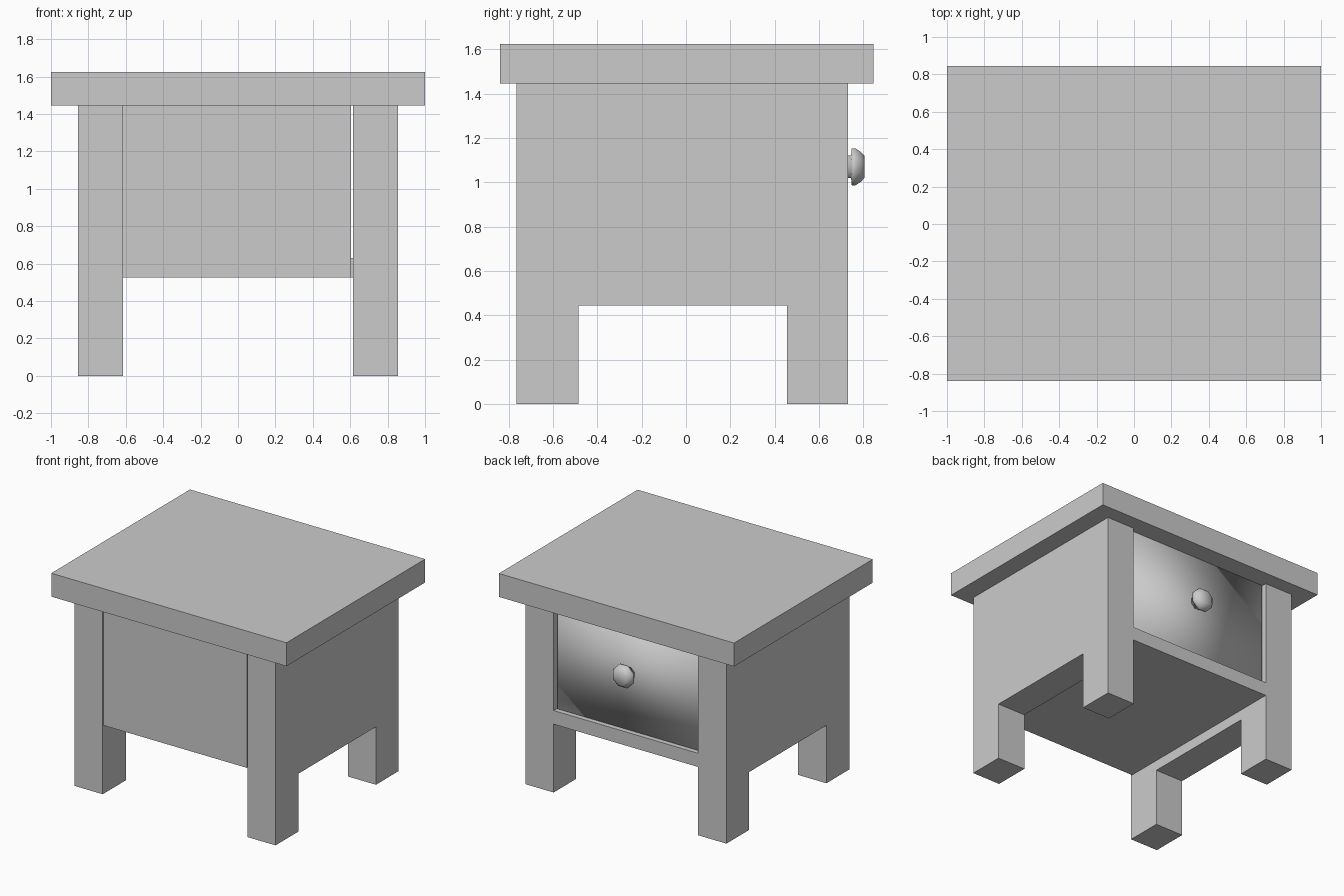
import bpy
import bmesh
import math

cube = bpy.data.objects.get("Cube")
if cube:
    bpy.data.objects.remove(cube, do_unlink=True)

grey = bpy.data.materials.new("plain grey")
grey.use_nodes = True
colour = (0.6, 0.6, 0.6, 1)
grey.diffuse_color = colour
grey.node_tree.nodes["Principled BSDF"].inputs["Base Color"].default_value = colour


def add_object(name, bm, smooth=False):
    bmesh.ops.recalc_face_normals(bm, faces=bm.faces)
    for face in bm.faces:
        face.smooth = smooth
    mesh = bpy.data.meshes.new(name)
    bm.to_mesh(mesh)
    bm.free()
    mesh.materials.append(grey)
    obj = bpy.data.objects.new(name, mesh)
    bpy.context.collection.objects.link(obj)
    return obj


def box(name, x, y, z, smooth=False):
    bm = bmesh.new()
    bmesh.ops.create_cube(bm, size=1)
    for v in bm.verts:
        for axis, (low, high) in enumerate((x, y, z)):
            v.co[axis] = high if v.co[axis] > 0 else low
    return add_object(name, bm, smooth)


def side_frame(name, sign):
    # Side board and its two legs, cut from one thick profile
    front, back, top, apron = -0.765, 0.73, 1.445, 0.445
    profile = [(front, 0), (-0.485, 0), (-0.485, apron), (0.455, apron),
               (0.455, 0), (back, 0), (back, top), (front, top)]
    bm = bmesh.new()
    face = bm.faces.new([bm.verts.new((sign * 0.615, y, z)) for y, z in profile])
    out = bmesh.ops.extrude_face_region(bm, geom=[face])
    moved = [g for g in out["geom"] if isinstance(g, bmesh.types.BMVert)]
    bmesh.ops.translate(bm, verts=moved, vec=(sign * 0.24, 0, 0))
    return add_object(name, bm)


def lathe_y(name, rings, z, sides):
    # Faceted turned part along the y axis
    bm = bmesh.new()
    loops = []
    for y, radius in rings:
        angles = [math.tau * (i + 0.5) / sides for i in range(sides)]
        loops.append([bm.verts.new((radius * math.cos(a), y, z + radius * math.sin(a)))
                      for a in angles])
    for a, b in zip(loops, loops[1:]):
        for i in range(sides):
            j = (i + 1) % sides
            bm.faces.new((a[i], a[j], b[j], b[i]))
    bm.faces.new(loops[0])
    bm.faces.new(loops[-1])
    return add_object(name, bm, smooth=True)


# Top and sides
box("table_top", (-1, 1), (-0.84, 0.845), (1.445, 1.625))
side_frame("left_side_frame", 1)
side_frame("right_side_frame", -1)

# Closed panel and floor of the drawer bay
box("closed_panel", (-0.615, 0.605), (-0.755, -0.65), (0.525, 1.445))
box("bay_floor", (-0.615, 0.615), (-0.65, 0.73), (0.525, 0.63))

# Drawer and its knob
box("drawer", (-0.605, 0.605), (-0.64, 0.7), (0.635, 1.44), smooth=True)
lathe_y("drawer_knob", [(0.69, 0.055), (0.745, 0.055), (0.748, 0.09),
                        (0.765, 0.09), (0.79, 0.072), (0.806, 0.053)], 1.07, 8)
